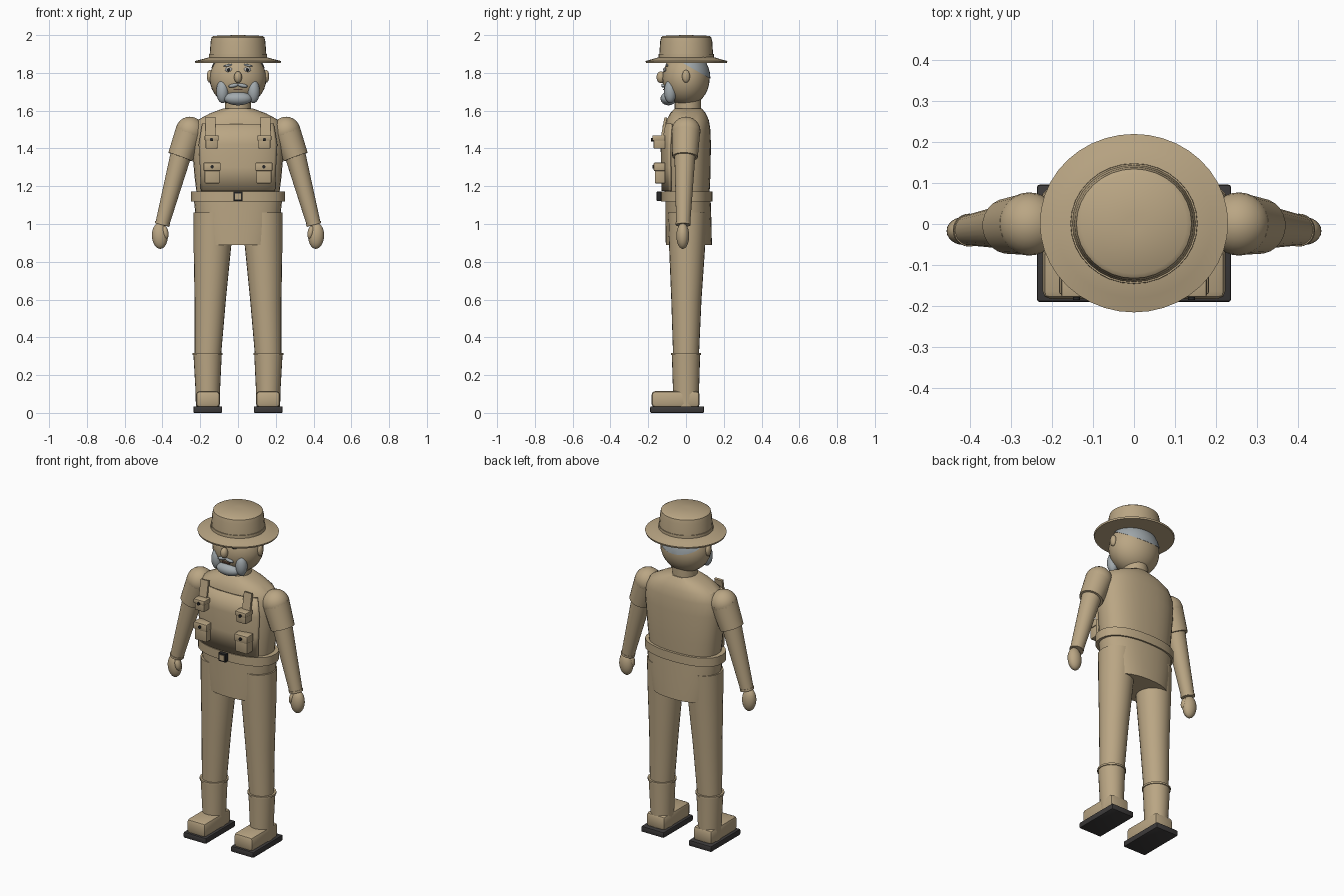
import bpy, bmesh, math
from mathutils import Vector, Matrix

old = bpy.data.objects.get("Cube")
if old:
    bpy.data.objects.remove(old, do_unlink=True)


def material(name, rgb):
    m = bpy.data.materials.new(name)
    m.use_nodes = True
    m.diffuse_color = (*rgb, 1)
    m.node_tree.nodes["Principled BSDF"].inputs["Base Color"].default_value = (*rgb, 1)
    return m


TAN = material("tan", (0.49, 0.38, 0.23))
SOLE = material("sole grey", (0.045, 0.042, 0.042))
BLACK = material("button black", (0.02, 0.02, 0.02))
GREY = material("hair grey", (0.36, 0.40, 0.42))
WHITE = material("eye white", (0.55, 0.55, 0.53))
BROWN = material("lip brown", (0.22, 0.11, 0.07))
parts = []


def finish(name, bm, mat):
    bmesh.ops.recalc_face_normals(bm, faces=bm.faces)
    mesh = bpy.data.meshes.new(name)
    bm.to_mesh(mesh)
    bm.free()
    mesh.materials.append(mat)
    ob = bpy.data.objects.new(name, mesh)
    bpy.context.collection.objects.link(ob)
    parts.append(ob)
    return ob


def box(name, center, size, mat=TAN, bevel=0.0, tilt=0.0):
    bm = bmesh.new()
    bmesh.ops.create_cube(bm, size=1)
    bmesh.ops.scale(bm, vec=size, verts=bm.verts)
    if bevel:
        bmesh.ops.bevel(bm, geom=bm.edges[:], offset=bevel, segments=2, profile=0.5, affect='EDGES')
    bmesh.ops.transform(bm, matrix=Matrix.Translation(center) @ Matrix.Rotation(tilt, 4, 'X'), verts=bm.verts)
    return finish(name, bm, mat)


def ball(name, center, radii, mat=TAN, lean=0.0, segs=24):
    bm = bmesh.new()
    bmesh.ops.create_uvsphere(bm, u_segments=segs, v_segments=segs // 2, radius=1)
    bmesh.ops.scale(bm, vec=radii, verts=bm.verts)
    bmesh.ops.transform(bm, matrix=Matrix.Translation(center) @ Matrix.Rotation(lean, 4, 'Y'), verts=bm.verts)
    return finish(name, bm, mat)


def tube(name, start, end, r1, r2, mat=TAN, segs=24):
    a, b = Vector(start), Vector(end)
    bm = bmesh.new()
    bmesh.ops.create_cone(bm, cap_ends=True, segments=segs, radius1=r1, radius2=r2, depth=(b - a).length)
    turn = (b - a).to_track_quat('Z', 'Y').to_matrix().to_4x4()
    bmesh.ops.transform(bm, matrix=Matrix.Translation((a + b) / 2) @ turn, verts=bm.verts)
    return finish(name, bm, mat)


def loft(name, rings, mat=TAN, power=2.0, segs=32, arc=None):
    """Skin rings of (z, half width, half depth, centre x, centre y); arc gives an open front strip."""
    bm = bmesh.new()
    a0, a1 = arc or (0, 2 * math.pi)
    count = segs + 1 if arc else segs
    rows = []
    for z, rx, ry, cx, cy in rings:
        row = []
        for i in range(count):
            t = a0 + (a1 - a0) * i / segs
            c, s = math.cos(t), math.sin(t)
            x = cx + rx * math.copysign(abs(c) ** (2 / power), c)
            y = cy + ry * math.copysign(abs(s) ** (2 / power), s)
            row.append(bm.verts.new((x, y, z)))
        rows.append(row)
    for low, high in zip(rows, rows[1:]):
        for i in range(segs):
            j = (i + 1) % count
            bm.faces.new((low[i], low[j], high[j], high[i]))
    if not arc:
        bm.faces.new(rows[0])
        bm.faces.new(rows[-1])
    return finish(name, bm, mat)


# Body
loft("pelvis", [(0.89, 0.195, 0.122, 0, 0.015), (1.0, 0.22, 0.122, 0, 0.013),
                (1.14, 0.235, 0.12, 0, 0.01)], power=2.3)
loft("torso", [(1.13, 0.215, 0.118, 0, 0.005), (1.25, 0.23, 0.122, 0, 0.007), (1.42, 0.245, 0.124, 0, 0.008),
               (1.5, 0.24, 0.121, 0, 0.008), (1.55, 0.215, 0.112, 0, 0.009),
               (1.585, 0.15, 0.095, 0, 0.01), (1.612, 0.078, 0.072, 0, 0.012)], power=2.4)
loft("belt", [(1.12, 0.248, 0.136, 0, 0.004), (1.173, 0.248, 0.136, 0, 0.004)], power=2.3)
box("buckle_frame", (0, -0.142, 1.146), (0.05, 0.026, 0.05), BLACK, 0.003)
box("buckle_plate", (0, -0.154, 1.146), (0.032, 0.006, 0.032))

# Vest panel curved around the chest
vest = loft("vest_front", [(1.175, 0.236, 0.128, 0, 0.004), (1.3, 0.242, 0.132, 0, 0.005),
                           (1.42, 0.25, 0.134, 0, 0.006), (1.53, 0.228, 0.122, 0, 0.006)],
            power=2.4, segs=20, arc=(math.radians(218), math.radians(322)))
shell = vest.modifiers.new("thickness", 'SOLIDIFY')
shell.thickness = 0.012
shell.offset = 0

# Neck, head and hat
tube("neck", (0, 0.01, 1.58), (0, 0.01, 1.70), 0.07, 0.07)
HEAD = Vector((0, 0, 1.77))
RADII = Vector((0.15, 0.125, 0.145))
ball("head", HEAD, RADII, segs=32)


def face_y(x, z):
    return -RADII.y * math.sqrt(1 - (x / RADII.x) ** 2 - ((z - HEAD.z) / RADII.z) ** 2)


# Hair shell, trimmed along a line that drops toward the back
hair = ball("hair", HEAD, RADII * 1.035, GREY, segs=32)
bm = bmesh.new()
bm.from_mesh(hair.data)
cut = bmesh.ops.bisect_plane(bm, geom=bm.verts[:] + bm.edges[:] + bm.faces[:], plane_co=(0, 0.04, 1.82),
                             plane_no=(0, -0.5, -0.87), clear_outer=True)
bmesh.ops.holes_fill(bm, edges=[e for e in cut["geom_cut"] if isinstance(e, bmesh.types.BMEdge)])
bm.to_mesh(hair.data)
bm.free()

ball("nose", (0, -0.133, 1.777), (0.021, 0.023, 0.031))
ball("beard_chin", (0, -0.093, 1.664), (0.075, 0.042, 0.036), GREY)
box("mouth", (0, face_y(0, 1.712) - 0.002, 1.712), (0.05, 0.008, 0.007), BROWN)

loft("hat_brim", [(1.853, 0.226, 0.214, 0, 0.002), (1.863, 0.229, 0.217, 0, 0.002),
                  (1.872, 0.19, 0.182, 0, 0.002), (1.885, 0.145, 0.14, 0, 0.002)], segs=40)
loft("hat_band", [(1.872, 0.155, 0.147, 0, 0.001), (1.9, 0.154, 0.146, 0, 0.001)])
loft("hat_crown", [(1.87, 0.152, 0.144, 0, 0.001), (1.965, 0.145, 0.138, 0, 0.001),
                   (1.988, 0.14, 0.133, 0, 0.001), (1.996, 0.128, 0.122, 0, 0.001),
                   (2.0, 0.02, 0.02, 0, 0.001)])

for side, s in (("left", 1), ("right", -1)):
    def named(part):
        return side + "_" + part

    # Face
    ball(named("ear"), (s * 0.15, 0.0, 1.782), (0.015, 0.021, 0.034), segs=16)
    ball(named("sideburn"), (s * 0.082, -0.083, 1.702), (0.033, 0.033, 0.062), GREY)
    ball(named("moustache"), (s * 0.024, face_y(0.024, 1.733), 1.733), (0.028, 0.012, 0.01), GREY, s * 0.2, 16)
    ey = face_y(0.05, 1.817)
    ball(named("eye"), (s * 0.05, ey, 1.817), (0.02, 0.007, 0.012), WHITE, segs=16)
    ball(named("pupil"), (s * 0.05, ey - 0.005, 1.817), (0.008, 0.005, 0.009), BLACK, segs=16)
    ball(named("eyebrow"), (s * 0.052, face_y(0.052, 1.84), 1.84), (0.026, 0.007, 0.006), GREY, s * 0.12, 16)

    # Arm and hand
    shoulder, elbow, wrist = (s * 0.255, 0, 1.492), (s * 0.305, -0.005, 1.355), (s * 0.402, -0.015, 0.995)
    ball(named("shoulder"), shoulder, (0.076, 0.077, 0.076))
    tube(named("sleeve"), shoulder, elbow, 0.076, 0.068)
    tube(named("forearm"), (s * 0.296, -0.005, 1.39), wrist, 0.057, 0.037)
    tube(named("cuff"), (s * 0.399, -0.015, 1.007), wrist, 0.04, 0.04)
    ball(named("hand"), (s * 0.414, -0.017, 0.937), (0.042, 0.034, 0.069), lean=s * 0.05)
    ball(named("thumb"), (s * 0.385, -0.028, 0.955), (0.017, 0.021, 0.036), lean=s * 0.2, segs=16)

    # Leg and boot
    loft(named("trouser_leg"), [(0.29, 0.069, 0.068, s * 0.16, 0), (0.6, 0.083, 0.08, s * 0.147, 0.002),
                                (0.89, 0.1, 0.096, s * 0.135, 0.006), (1.06, 0.103, 0.103, s * 0.132, 0.008)], segs=24)
    loft(named("boot_shaft"), [(0.03, 0.063, 0.068, s * 0.16, 0), (0.12, 0.065, 0.069, s * 0.16, 0),
                               (0.31, 0.075, 0.075, s * 0.161, 0)], segs=24)
    tube(named("boot_cuff"), (s * 0.161, 0, 0.306), (s * 0.161, 0, 0.317), 0.08, 0.08)
    box(named("boot_foot"), (s * 0.159, -0.055, 0.072), (0.126, 0.254, 0.086), TAN, 0.018)
    box(named("boot_sole"), (s * 0.16, -0.047, 0.0175), (0.152, 0.285, 0.035), SOLE, 0.006)

    # Vest strap and pockets
    box(named("strap"), (s * 0.146, -0.117, 1.51), (0.052, 0.014, 0.11), tilt=-0.18)
    for label, x, z, w, h, front in (("upper", 0.14, 1.434, 0.064, 0.07, -0.172),
                                     ("lower", 0.137, 1.27, 0.08, 0.11, -0.165)):
        back = -0.11
        top = z + h / 2
        box(named(label + "_pocket"), (s * x, (front + back) / 2, z), (w, back - front, h), TAN, 0.006)
        box(named(label + "_pocket_flap"), (s * x, (front + back) / 2 - 0.003, top - h * 0.2),
            (w + 0.01, back - front + 0.006, h * 0.4), TAN, 0.005)
        bz = top - 0.022
        tube(named(label + "_button"), (s * x, front, bz), (s * x, front - 0.013, bz), 0.009, 0.009, BLACK, 16)

# Smooth shading with crisp edges
bpy.ops.object.select_all(action='DESELECT')
for ob in parts:
    ob.select_set(True)
bpy.context.view_layer.objects.active = parts[0]
bpy.ops.object.shade_smooth_by_angle(angle=math.radians(35))
